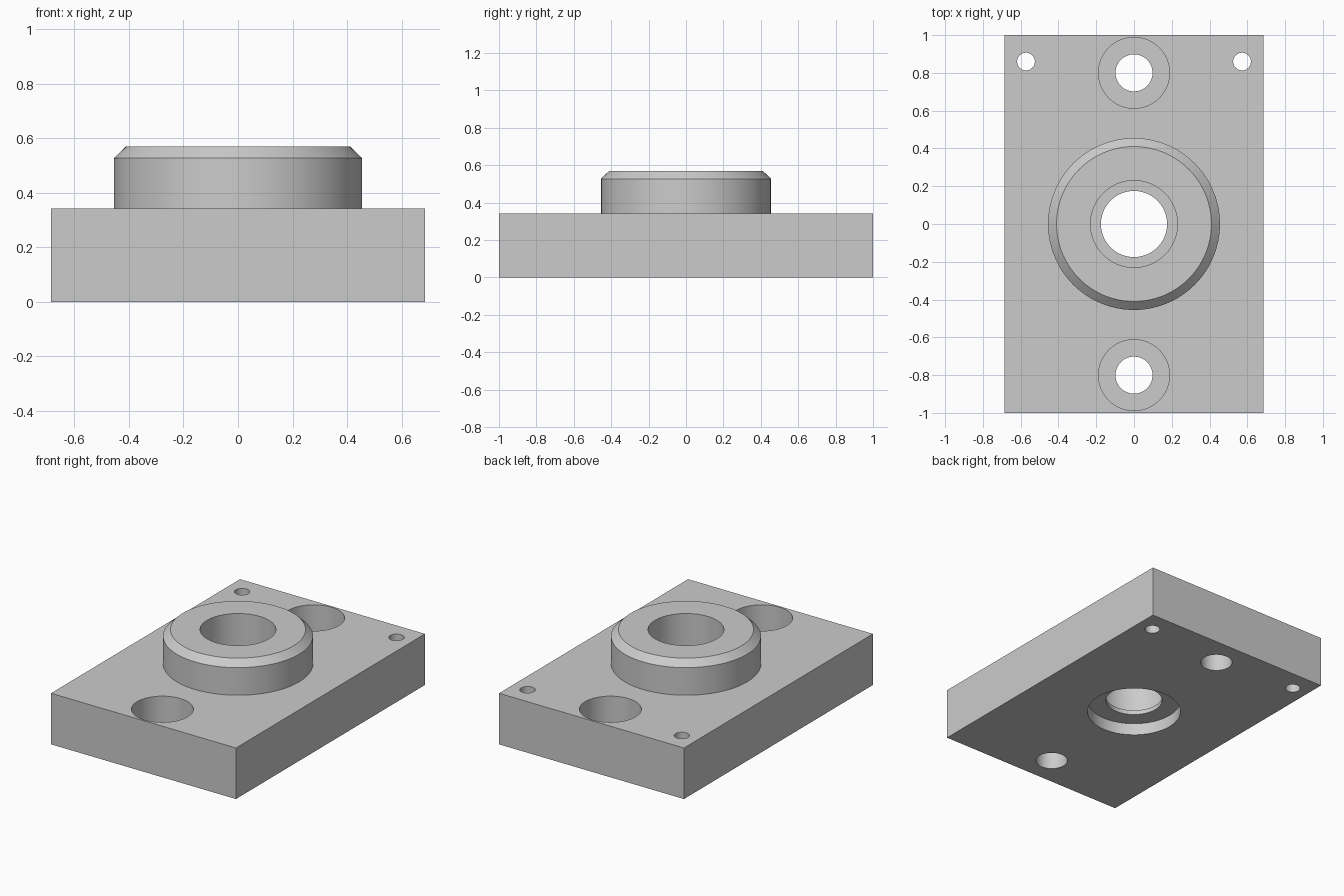
import bpy, bmesh, math

cube = bpy.data.objects.get("Cube")
if cube:
    bpy.data.objects.remove(cube, do_unlink=True)

grey = bpy.data.materials.new("machined_grey")
grey.use_nodes = True
grey.diffuse_color = (0.6, 0.6, 0.6, 1)
grey.node_tree.nodes["Principled BSDF"].inputs["Base Color"].default_value = (0.6, 0.6, 0.6, 1)

W, L, H = 0.685, 1.0, 0.342   # half width, half length, plate height
TOP = 0.57                    # top of the boss
CLEAR = 0.1                   # cutter overshoot


def add_object(name, bm):
    bmesh.ops.recalc_face_normals(bm, faces=bm.faces)
    mesh = bpy.data.meshes.new(name)
    bm.to_mesh(mesh)
    bm.free()
    mesh.materials.append(grey)
    obj = bpy.data.objects.new(name, mesh)
    bpy.context.collection.objects.link(obj)
    return obj


def turned(name, profile, x=0, y=0, segments=96):
    """Solid of revolution from (radius, z) points, capped at both ends."""
    bm = bmesh.new()
    rings = []
    for r, z in profile:
        angles = [2 * math.pi * i / segments for i in range(segments)]
        rings.append([bm.verts.new((x + r * math.cos(a), y + r * math.sin(a), z)) for a in angles])
    for low, high in zip(rings, rings[1:]):
        for i in range(segments):
            j = (i + 1) % segments
            bm.faces.new((low[i], low[j], high[j], high[i]))
    bm.faces.new(rings[0][::-1])
    bm.faces.new(rings[-1])
    return add_object(name, bm)


def combine(target, tool, operation):
    mod = target.modifiers.new(tool.name, 'BOOLEAN')
    mod.operation = operation
    mod.solver = 'EXACT'
    mod.object = tool
    bpy.context.view_layer.objects.active = target
    bpy.ops.object.modifier_apply(modifier=mod.name)
    bpy.data.objects.remove(tool, do_unlink=True)


# Rectangular plate
bm = bmesh.new()
bmesh.ops.create_cube(bm, size=1)
for v in bm.verts:
    v.co = (v.co.x * 2 * W, v.co.y * 2 * L, (v.co.z + 0.5) * H)
body = add_object("flanged_block", bm)

# Chamfered round boss
boss = turned("boss", [(0.455, H - CLEAR), (0.455, 0.527), (0.41, TOP)])
combine(body, boss, 'UNION')

# Central bore with a thin inner lip and a recess underneath
bore = turned("bore", [(0.29, -CLEAR), (0.29, 0.08), (0.175, 0.08),
                       (0.175, 0.11), (0.23, 0.11), (0.23, TOP + CLEAR)])
combine(body, bore, 'DIFFERENCE')

# Counterbored bolt holes at both ends
for y in (-0.8, 0.8):
    hole = turned("bolt_hole", [(0.098, -CLEAR), (0.098, 0.13), (0.188, 0.13),
                                (0.188, H + CLEAR)], y=y, segments=64)
    combine(body, hole, 'DIFFERENCE')

# Small pin holes at the back corners
for x in (-0.572, 0.572):
    pin = turned("pin_hole", [(0.047, -CLEAR), (0.047, H + CLEAR)], x=x, y=0.86, segments=40)
    combine(body, pin, 'DIFFERENCE')

# Smooth walls with crisp edges
bpy.ops.object.select_all(action='DESELECT')
body.select_set(True)
bpy.context.view_layer.objects.active = body
bpy.ops.object.shade_smooth_by_angle(angle=math.radians(30))
